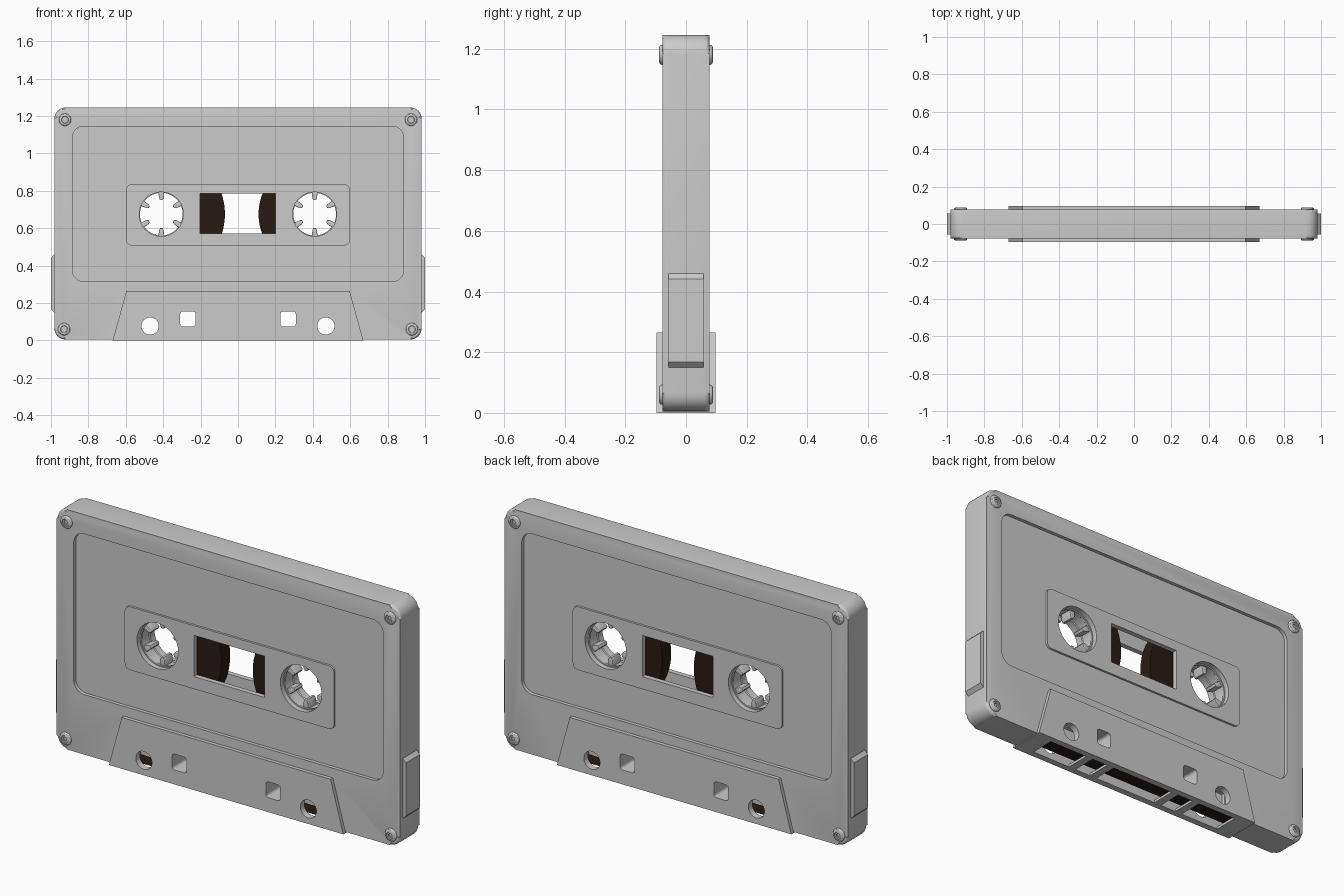
import bpy, bmesh
from math import sin, cos, pi, radians

if "Cube" in bpy.data.objects:
    bpy.data.objects.remove(bpy.data.objects["Cube"])


def make(name, bm, mat=None):
    bmesh.ops.remove_doubles(bm, verts=bm.verts, dist=1e-5)
    bmesh.ops.recalc_face_normals(bm, faces=bm.faces)
    me = bpy.data.meshes.new(name)
    bm.to_mesh(me)
    bm.free()
    ob = bpy.data.objects.new(name, me)
    bpy.context.collection.objects.link(ob)
    if mat:
        me.materials.append(mat)
    return ob


def prism(name, pts, y0, y1, bevel=0, mat=None):
    """Extrude an x-z outline along y, optionally rounding both rims."""
    bm = bmesh.new()
    a = [bm.verts.new((x, y0, z)) for x, z in pts]
    b = [bm.verts.new((x, y1, z)) for x, z in pts]
    bm.faces.new(a)
    bm.faces.new(b[::-1])
    for i in range(len(pts)):
        j = (i + 1) % len(pts)
        bm.faces.new((a[i], b[i], b[j], a[j]))
    if bevel:
        rims = [e for e in bm.edges if abs(e.verts[0].co.y - e.verts[1].co.y) < 1e-6]
        bmesh.ops.bevel(bm, geom=rims, offset=bevel, segments=3, profile=0.5, affect='EDGES')
    return make(name, bm, mat)


def lathe(name, prof, cx, cz, n=64, mat=None):
    """Revolve a closed (radius, y) loop about a y-parallel axis."""
    bm = bmesh.new()
    rings = [[bm.verts.new((cx + r * cos(2 * pi * k / n), y, cz + r * sin(2 * pi * k / n)))
              for r, y in prof] for k in range(n)]
    m = len(prof)
    for k in range(n):
        p, q = rings[k], rings[(k + 1) % n]
        for i in range(m):
            j = (i + 1) % m
            if prof[i][0] < 1e-6 and prof[j][0] < 1e-6:
                continue
            bm.faces.new((p[i], p[j], q[j], q[i]))
    bmesh.ops.dissolve_degenerate(bm, dist=1e-6, edges=bm.edges)
    return make(name, bm, mat)


def rect(x0, x1, z0, z1, r=0.0, n=8):
    if not r:
        return [(x0, z0), (x1, z0), (x1, z1), (x0, z1)]
    out = []
    for cx, cz, a in ((x1 - r, z0 + r, -90), (x1 - r, z1 - r, 0),
                      (x0 + r, z1 - r, 90), (x0 + r, z0 + r, 180)):
        out += [(cx + r * cos(radians(a + 90 * i / n)), cz + r * sin(radians(a + 90 * i / n)))
                for i in range(n + 1)]
    return out


def circle(cx, cz, r, n=48):
    return [(cx + r * cos(2 * pi * i / n), cz + r * sin(2 * pi * i / n)) for i in range(n)]


def boolean(ob, tool, op='DIFFERENCE'):
    m = ob.modifiers.new("cut", 'BOOLEAN')
    m.operation, m.object, m.solver = op, tool, 'EXACT'
    bpy.context.view_layer.objects.active = ob
    bpy.ops.object.modifier_apply(modifier=m.name)
    bpy.data.objects.remove(tool)


brown = bpy.data.materials.new("tape_brown")
brown.diffuse_color = (0.022, 0.011, 0.006, 1)
brown.use_nodes = True
brown.node_tree.nodes["Principled BSDF"].inputs["Base Color"].default_value = brown.diffuse_color
REEL_X, REEL_Z = 0.41, 0.675

# Shell with the thicker head block along the bottom
shell = prism("shell", rect(-0.982, 0.982, 0.005, 1.245, 0.06), -0.078, 0.078, 0.014)
boolean(shell, prism("head_block", [(-0.67, 0), (0.67, 0), (0.597, 0.265), (-0.597, 0.265)],
                     -0.097, 0.097), 'UNION')

# Label recess and raised hub panel on both faces
for s in (-1, 1):
    boolean(shell, prism("recess", rect(-0.885, 0.885, 0.315, 1.145, 0.06), s * 0.06, s * 0.2))
    boolean(shell, prism("panel", rect(-0.598, 0.598, 0.508, 0.835, 0.03), s * 0.05, s * 0.071),
            'UNION')

# Hollow inside
boolean(shell, prism("cavity", rect(-0.955, 0.955, 0.025, 1.215, 0.04), -0.045, 0.045))
boolean(shell, prism("head_cavity", rect(-0.6, 0.6, 0.013, 0.2), -0.064, 0.064))

# Locating tubes around the square holes
for s in (-1, 1):
    x = s * 0.268
    boolean(shell, prism("tube", rect(x - 0.052, x + 0.052, 0.063, 0.167, 0.02, 4),
                         -0.07, 0.07), 'UNION')

# Through holes: window, reels, round and square locating holes
boolean(shell, prism("window_cut", rect(-0.203, 0.2, 0.572, 0.785), -0.2, 0.2))
for s in (-1, 1):
    boolean(shell, prism("reel_cut", circle(s * REEL_X, REEL_Z, 0.118, 64), -0.2, 0.2))
    boolean(shell, prism("round_cut", circle(s * 0.47, 0.077, 0.046), -0.2, 0.2))
    x = s * 0.268
    boolean(shell, prism("square_cut", rect(x - 0.041, x + 0.041, 0.074, 0.156, 0.015, 4),
                         -0.2, 0.2))

# Head openings in the bottom edge
for x0, x1 in ((-0.57, -0.35), (-0.31, -0.22), (-0.18, 0.18), (0.22, 0.31), (0.35, 0.57)):
    boolean(shell, prism("opening_cut", rect(x0, x1, -0.05, 0.03), -0.064, 0.064))

# Side grips
for s, side in ((-1, "left"), (1, "right")):
    prism(side + "_grip", [(s * 0.97, 0.15), (s * 0.982, 0.15), (s * 1.0, 0.168),
                           (s * 1.0, 0.442), (s * 0.982, 0.46), (s * 0.97, 0.46)],
          -0.057, 0.057)

# Reels: toothed hub, wound tape and corner roller
for s, side, pack in ((-1, "left", 0.34), (1, "right", 0.30)):
    cx = s * REEL_X
    lathe(side + "_hub", [(0.114, -0.042), (0.15, -0.042), (0.15, 0.042), (0.114, 0.042),
                          (0.114, 0.03), (0.118, 0.026), (0.118, -0.026), (0.114, -0.03)],
          cx, REEL_Z)
    lathe(side + "_tape_pack", [(0.149, -0.036), (pack, -0.036), (pack, 0.036), (0.149, 0.036)],
          cx, REEL_Z, 96, brown)
    lathe(side + "_roller", [(0.015, -0.042), (0.05, -0.042), (0.05, 0.042), (0.015, 0.042)],
          s * 0.85, 0.11, 32)
    for k in range(6):
        a = pi / 2 + k * pi / 3
        tooth = [(0.122, -0.016), (0.085, -0.012), (0.075, -0.006),
                 (0.075, 0.006), (0.085, 0.012), (0.122, 0.016)]
        prism(f"{side}_hub_tooth_{k}",
              [(cx + u * cos(a) - v * sin(a), REEL_Z + u * sin(a) + v * cos(a)) for u, v in tooth],
              -0.034, 0.034, 0.003)

# Tape ribbon running along the bottom between the reels
path = [(-0.75, 0.66), (-0.905, 0.12), (-0.89, 0.07), (-0.85, 0.053), (-0.57, 0.024),
        (0.57, 0.024), (0.85, 0.053), (0.89, 0.07), (0.905, 0.12), (0.71, 0.66)]
prism("tape_ribbon", path + [(x * 0.995, z + 0.004) for x, z in path[::-1]],
      -0.036, 0.036, mat=brown)

# Corner screws on both faces
for s in (-1, 1):
    for x, z in ((-0.925, 1.18), (0.925, 1.18), (-0.93, 0.06), (0.93, 0.06)):
        prof = [(0, 0.07), (0.033, 0.07), (0.033, 0.081), (0.03, 0.086), (0.025, 0.0885),
                (0.019, 0.0895), (0.017, 0.087), (0, 0.087)]
        screw = lathe("screw", [(r, s * y) for r, y in prof], x, z, 32)
        boolean(screw, prism("socket", circle(x, z, 0.011, 6), s * 0.08, s * 0.1))

# Smooth curved surfaces, keep edges sharp
bpy.ops.object.select_all(action='DESELECT')
for ob in bpy.context.scene.objects:
    ob.select_set(True)
bpy.context.view_layer.objects.active = shell
bpy.ops.object.shade_smooth_by_angle(angle=radians(30))
